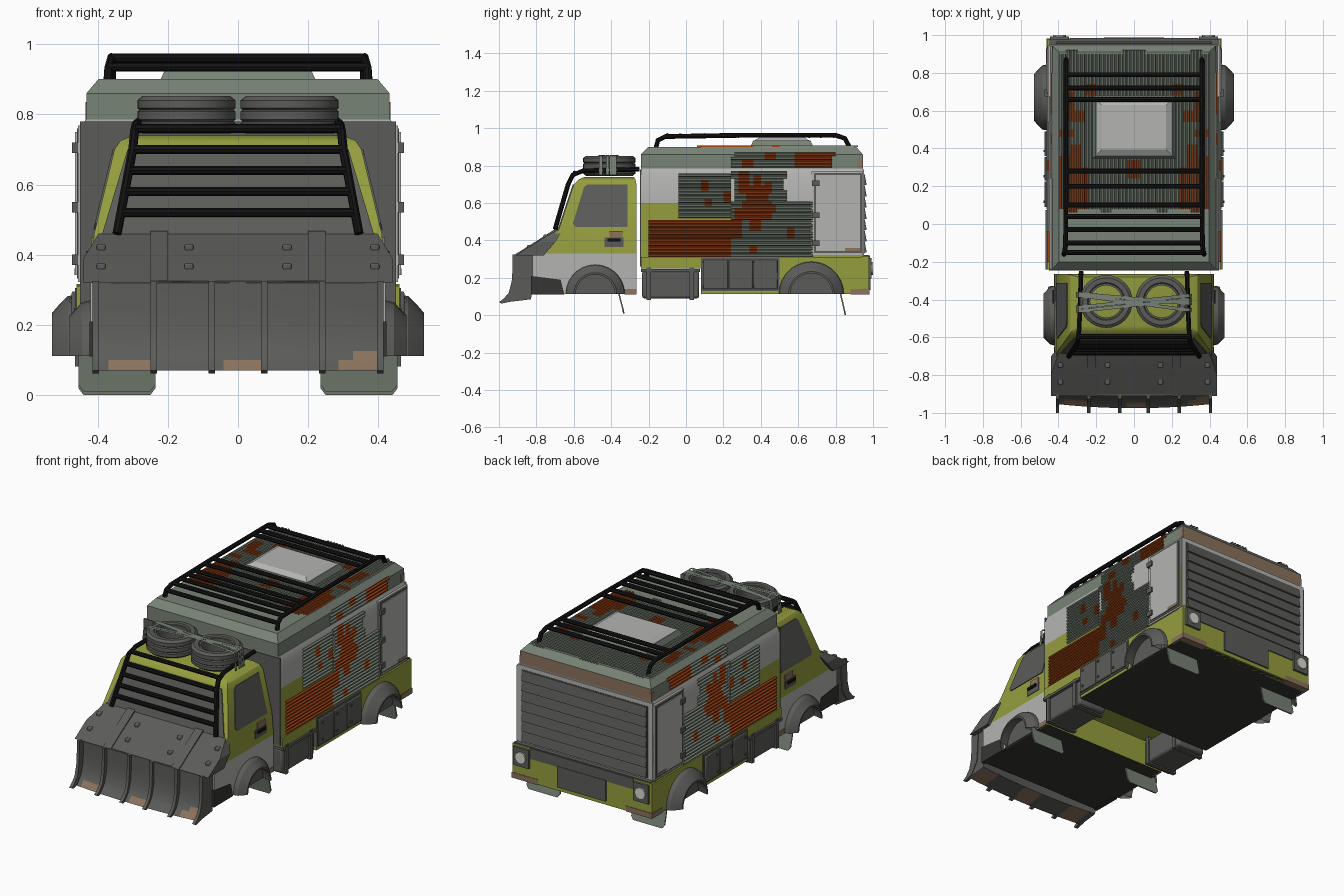
import bpy, bmesh, math, random

if "Cube" in bpy.data.objects:
    bpy.data.objects.remove(bpy.data.objects["Cube"])
random.seed(4)

# ---- colours
def mat(name, r, g, b):
    m = bpy.data.materials.new(name)
    m.diffuse_color = [c ** 2.2 for c in (r, g, b)] + [1]
    m.use_nodes = True
    m.node_tree.nodes["Principled BSDF"].inputs["Base Color"].default_value = m.diffuse_color
    return m
LIME = mat("lime_paint", .58, .61, .25)
LIGHT = mat("light_grey", .70, .70, .69)
DARK = mat("dark_steel", .36, .36, .35)
SAGE = mat("sage_green", .47, .51, .46)
RUST = mat("rust_orange", .60, .26, .10)
BLACK = mat("black_tube", .10, .10, .10)
TAN = mat("tan_dirt", .54, .45, .37)
UNDER = mat("underside", .22, .22, .21)
LAMP = mat("lamp_white", .85, .85, .82)

# ---- helpers (all geometry in world coordinates)
def finish(name, bm, mats, mirror=False, bevel=0):
    me = bpy.data.meshes.new(name)
    bm.to_mesh(me)
    bm.free()
    o = bpy.data.objects.new(name, me)
    bpy.context.collection.objects.link(o)
    for m in mats:
        me.materials.append(m)
    if bevel:
        b = o.modifiers.new("Bevel", 'BEVEL')
        b.width, b.segments = bevel, 2
    if mirror:
        o.modifiers.new("Mirror", 'MIRROR')
    return o

def loft(name, rings, m, mirror=False, closed=True, caps=True, bevel=0, rule=None, extra=()):
    bm = bmesh.new()
    vs = [[bm.verts.new(p) for p in r] for r in rings]
    n = len(rings[0])
    for a, b in zip(vs, vs[1:]):
        for i in range(n if closed else n - 1):
            j = (i + 1) % n
            bm.faces.new((a[i], a[j], b[j], b[i]))
    if caps:
        bm.faces.new(vs[0][::-1])
        bm.faces.new(vs[-1])
    bmesh.ops.recalc_face_normals(bm, faces=bm.faces)
    if rule:
        for f in bm.faces:
            f.material_index = rule(f.calc_center_median(), f.normal)
    return finish(name, bm, (m, *extra), mirror, bevel)

def rect(x, y0, y1, z, x0=None):
    a = -x if x0 is None else x0
    return [(a, y0, z), (x, y0, z), (x, y1, z), (a, y1, z)]

def box(name, x0, x1, y0, y1, z0, z1, m, mirror=False, bevel=0, **kw):
    return loft(name, [rect(x1, y0, y1, z0, x0), rect(x1, y0, y1, z1, x0)], m, mirror, bevel=bevel, **kw)

def prism_x(name, pts, x0, x1, m, mirror=False):
    return loft(name, [[(x, y, z) for y, z in pts] for x in (x0, x1)], m, mirror)

def tubes(name, paths, r, m):
    cu = bpy.data.curves.new(name, 'CURVE')
    cu.dimensions, cu.bevel_depth, cu.bevel_resolution, cu.use_fill_caps = '3D', r, 2, True
    for p in paths:
        s = cu.splines.new('POLY')
        s.points.add(len(p) - 1)
        for q, c in zip(s.points, p):
            q.co = (*c, 1)
    t = bpy.data.objects.new("temp", cu)
    bpy.context.collection.objects.link(t)
    me = bpy.data.meshes.new_from_object(t.evaluated_get(bpy.context.evaluated_depsgraph_get()))
    bpy.data.objects.remove(t)
    bm = bmesh.new()
    bm.from_mesh(me)
    return finish(name, bm, (m,))

def corrugated(name, u0, u1, v0, v1, place, rusty, rag=2, pitch=.02, h=.010):
    """Ribbed sheet: ribs run along u, ends are ragged in groups, rust set per cell."""
    bm, c = bmesh.new(), .02
    prof = [(0, 0), (.2, h), (.6, h), (.8, 0), (1, 0)]
    a = b = 0
    for k in range(round((v1 - v0) / pitch)):
        v = v0 + k * pitch
        if k % 3 == 0:
            a, b = random.randint(0, rag), random.randint(0, rag)
        for i in range(a, round((u1 - u0) / c) - b):
            ua, ub = u0 + i * c, u0 + (i + 1) * c
            hit = any(p <= ua + c / 2 <= q and r <= v + pitch / 2 <= s for p, q, r, s in rusty)
            for (f, d), (g, e) in zip(prof, prof[1:]):
                pts = [place(ua, v + f * pitch, d), place(ub, v + f * pitch, d),
                       place(ub, v + g * pitch, e), place(ua, v + g * pitch, e)]
                bm.faces.new([bm.verts.new(p) for p in pts]).material_index = int(hit)
    bmesh.ops.remove_doubles(bm, verts=bm.verts, dist=.0005)
    bmesh.ops.recalc_face_normals(bm, faces=bm.faces)
    return finish(name, bm, (SAGE, RUST), True)

# ---- cab
box("cab_lower", -.42, .42, -.82, -.265, .112, .33, LIGHT, extra=(LIME, UNDER),
    rule=lambda c, n: 1 if n.y > .9 else 2 if n.z < -.9 else 0)
loft("cab_upper", [rect(.42, -.80, -.265, .33), rect(.41, -.68, -.265, .46), rect(.352, -.60, -.265, .70),
                   rect(.335, -.575, -.27, .725), rect(.30, -.54, -.28, .74)], LIME)
prism_x("cab_front_corner", [(-.83, .11), (-.83, .21), (-.67, .19), (-.65, .11)], .40, .423, UNDER, True)
def side_x(z): return .41 - (z - .46) * .2417
win = [(-.605, .49), (-.59, .472), (-.312, .472), (-.312, .70), (-.525, .70), (-.545, .685)]
loft("side_window", [[(side_x(z) + d, y, z) for y, z in win] for d in (-.003, .005)], DARK, True)
ws = [(-.39, .45), (.39, .45), (.315, .70), (-.315, .70)]
loft("windscreen", [[(x, -.68 + (z - .46) / 3 + d, z) for x, z in ws] for d in (.003, -.005)], DARK)
box("door_handle_plate", .40, .421, -.435, -.335, .365, .415, DARK, True)
box("door_handle", .41, .432, -.42, -.35, .395, .41, BLACK, True)
box("door_dirt_patch", .40, .4195, -.41, -.34, .415, .45, TAN, True)
box("cab_sill_dirt", .41, .423, -.33, -.265, .11, .14, TAN, True)

# ---- hood armour and plough
loft("hood_armour", [rect(.44, -.91, -.76, .32), rect(.44, -.80, -.70, .39), rect(.395, -.675, -.65, .465)], DARK)
def hood_y(z): return -.91 + (z - .32) * 1.6
for x in (.14, .39):
    for z in (.365, .42):
        y = hood_y(z)
        box("hood_bolt", x - .013, x + .013, y - .012, y + .02, z - .011, z + .011, DARK, True, .006)
loft("hood_strap", [rect(.25, hood_y(z) - .012, hood_y(z) + .02, z, .20) for z in (.325, .39)] +
     [rect(.25, -.688, -.65, .468, .20)], DARK, True)
blade = [(-.90, .325), (-.90, .25), (-.905, .18), (-.92, .125), (-.935, .10), (-.965, .07),
         (-.84, .085), (-.83, .22), (-.80, .325)]
xs = [-.41 + .82 * i / 20 for i in range(21)]
def bow(x): return .022 * (x / .41) ** 2 - .010
loft("plough_blade", [[(x, y + bow(x), z) for y, z in blade] for x in xs], DARK, extra=(TAN,),
     rule=lambda c, n: int(c.z < .10 and (abs(c.x - .01) < .06 or -.37 < c.x < -.23 or c.x > .29)
                           or c.z < .12 and c.x > .34 and n.y < 0))
rib = [(-.927, .325), (-.927, .25), (-.932, .18), (-.948, .12), (-.975, .088), (-1, .07), (-.985, .062),
       (-.93, .075), (-.88, .15), (-.87, .325)]
for x in (.075, .24, .405):
    prism_x("plough_rib", rib, x - .009, x + .009, DARK, True)

# ---- windscreen guard, spare tyres and straps
rail = [(.345, -.70, .46), (.30, -.63, .70), (.295, -.605, .75), (.29, -.55, .772), (.28, -.25, .78)]
paths = [[(s * x, y, z) for x, y, z in rail] for s in (1, -1)]
for z in (.52, .58, .64, .70):
    t = (z - .46) / .24
    paths.append([(-.345 + .045 * t, -.70 + .07 * t, z), (.345 - .045 * t, -.70 + .07 * t, z)])
paths.append([(-.292, -.595, .76), (.292, -.595, .76)])
tubes("windscreen_guard", paths, .013, BLACK)
tyre = [(.085, .755), (.10, .745), (.125, .745), (.14, .757), (.14, .775), (.134, .78), (.14, .785), (.14, .808),
        (.134, .813), (.14, .818), (.14, .84), (.125, .852), (.10, .852), (.095, .845), (.085, .845), (.085, .755)]
loft("spare_tyre", [[(.147 + r * math.cos(a), -.41 + r * math.sin(a), z) for r, z in tyre]
                    for a in [math.tau * i / 32 for i in range(33)]], DARK, True, closed=False, caps=False)
for a, b in ((-.37, -.42), (-.38, -.455), (-.46, -.40), (-.44, -.38)):
    path = [(-.305, a, .75), (-.295, a, .85), (-.28, a, .857), (.28, b, .857), (.295, b, .85), (.305, b, .75)]
    loft("tyre_strap", [[(x, y - .009, z), (x, y + .009, z)] for x, y, z in path], SAGE, closed=False, caps=False)

# ---- cargo box
box("box_lower", -.45, .45, -.24, .945, .30, .60, LIME)
loft("box_upper", [rect(.45, -.24, .945, .60), rect(.45, -.24, .945, .75), rect(.435, -.24, .945, .785)], LIGHT)
box("box_bulkhead", -.45, .45, -.246, -.238, .26, .78, DARK)
loft("box_roof", [rect(.432, -.24, .945, .78), rect(.432, -.24, .945, .86), rect(.398, -.20, .91, .90)], SAGE,
     extra=(TAN,), rule=lambda c, n: int(n.y > .9))
box("roof_corner_dirt", .42, .4345, .915, .9455, .785, .835, TAN, True)
box("box_sill", -.46, .46, -.24, .10, .25, .31, LIME)
box("rear_skirt", -.46, .46, .08, .97, .112, .312, LIME, extra=(UNDER,), rule=lambda c, n: int(n.z < -.9))
box("skirt_dirt", .45, .463, .88, .972, .11, .14, TAN, True)

# ---- corrugated cladding
side = lambda u, v, d: (.451 + d, u, v)
corrugated("sheet_low_front", -.20, .24, .31, .52, side, [(-1, 1, 0, 1)], rag=0)
corrugated("sheet_low_rear", .24, .67, .31, .61, side,
           [(.24, .30, .42, .50), (.34, .38, .33, .37), (.26, .30, .52, .56), (.30, .46, .51, .62), (.42, .48, .55, .60),
            (.34, .40, .46, .52), (.54, .58, .42, .46)], rag=0)
corrugated("sheet_middle_front", -.04, .24, .52, .76, side,
           [(.08, .12, .66, .72), (.10, .14, .58, .62), (.20, .24, .60, .65)], rag=0)
corrugated("sheet_middle_rear", .24, .54, .61, .76, side,
           [(.28, .34, .65, .76), (.32, .44, .61, .69), (.36, .40, .68, .74), (.42, .46, .66, .70)], rag=1)
corrugated("sheet_roof_side", .24, .80, .79, .87, lambda u, v, d: (.433 + d, u, v),
           [(.58, .82, 0, 1), (.30, .36, .79, .83), (.42, .48, .83, .88)], rag=1)
corrugated("sheet_roof_top", .06, .92, 0, .40, lambda u, v, d: (v, u, .899 + d),
           [(.06, .30, .24, .4), (.30, .36, .28, .4), (.24, .34, 0, .04), (.54, .60, .26, .36), (.60, .70, .32, .38),
            (.36, .42, .28, .34), (.46, .50, .32, .4), (.68, .74, .2, .26)], rag=1, h=.008)

# ---- side doors
box("side_door_border", .44, .456, .672, .945, .322, .768, LIGHT, True)
box("side_door_seal", .44, .459, .685, .940, .332, .760, DARK, True)
box("side_door", .44, .464, .695, .930, .342, .750, LIGHT, True)
box("side_door_dirt", .44, .466, .85, .93, .342, .36, TAN, True)
for z in (.385, .535, .705):
    box("door_hinge", .45, .473, .675, .715, z - .015, z + .015, DARK, True)

# ---- rear shutter and bumper
box("shutter_frame", -.445, .445, .94, .951, .31, .78, LIGHT)
box("shutter", -.415, .415, .942, .954, .33, .755, DARK)
for i in range(7):
    z = .335 + i * .06
    prism_x("shutter_slat", [(.95, z), (.966, z), (.956, z + .055), (.95, z + .055)], -.41, .41, DARK)
box("rear_bumper", -.46, .46, .94, .978, .112, .316, LIME)
box("bumper_top", -.45, .45, .94, .976, .31, .322, DARK)
box("bumper_dirt", .29, .462, .94, .981, .11, .142, TAN, True)
box("bumper_panel", -.34, .34, .96, .984, .255, .318, DARK)
box("tow_plate", -.16, .16, .96, .987, .135, .26, DARK)
box("tail_lamp_housing", .345, .445, .96, .992, .195, .305, DARK, True)
loft("tail_lamp", [[(.395 + .034 * math.cos(a), y, .25 + .034 * math.sin(a))
                    for a in [math.tau * i / 16 for i in range(16)]] for y in (.98, 1.0)], LAMP, True)

# ---- side lockers and tanks
box("locker_base", .40, .464, .08, .50, .13, .305, DARK, True)
for a, b in ((.09, .225), (.23, .355), (.36, .49)):
    box("locker_door", .45, .474, a, b, .14, .295, DARK, True, .004)
    for z in (.17, .27):
        box("locker_bolt", .46, .48, (a + b) / 2 - .045, (a + b) / 2 - .033, z - .006, z + .006, DARK, True)
box("fuel_tank", .27, .455, -.235, .07, .09, .235, DARK, True, .012)
for y in (-.20, .03):
    box("tank_strap", .265, .465, y - .012, y + .012, .082, .255, DARK, True)
box("tank_rail", .40, .468, -.24, .075, .232, .248, DARK, True)

# ---- wheel arches and mud flaps
def arch(name, cy, sections, x_plate, r_plate):
    arc = [math.pi * i / 14 for i in range(15)]
    loft(name, [[(x, cy + r * math.cos(a), .112 + r * math.sin(a)) for a in arc] for x, r in sections],
         DARK, True, closed=False, caps=False)
    prism_x(name + "_liner", [(cy + r_plate * math.cos(a), .112 + r_plate * math.sin(a)) for a in arc],
            x_plate - .01, x_plate + .004, DARK, True)
arch("rear_arch", .67, [(.44, .178), (.485, .170), (.508, .148), (.53, .122), (.53, .112), (.44, .13)], .46, .15)
arch("front_arch", -.485, [(.40, .163), (.445, .152), (.48, .115), (.48, .105), (.40, .12)], .42, .14)
for name, y, z0 in (("rear_mud_flap", .82, 0), ("front_mud_flap", -.365, .01)):
    loft(name, [[(x, y + .028 + d, z0) for x, d in ((.25, 0), (.44, 0), (.44, .008), (.25, .008))],
                [(x, y + .024 + d, z0 + .02) for x, d in ((.235, 0), (.455, 0), (.455, .008), (.235, .008))],
                [(x, y + d, .125) for x, d in ((.235, 0), (.455, 0), (.455, .008), (.235, .008))]], SAGE, True)

# ---- roof hatch and rack
loft("hatch_base", [rect(.22, .345, .68, .90), rect(.205, .36, .665, .935)], SAGE)
loft("hatch_lid", [rect(.205, .36, .665, .93), rect(.17, .395, .63, .952)], LIGHT)
rr = [(.372, -.165, .88), (.368, -.15, .935), (.362, -.11, .955), (.36, .30, .962), (.36, .80, .962),
      (.36, .85, .945), (.36, .88, .885)]
paths = [[(s * x, y, z) for x, y, z in rr] for s in (1, -1)]
for y in (-.10, -.03, .04, .10, .20, .28, .66, .72, .79):
    paths.append([(-.36, y, .96), (.36, y, .96)])
paths.append([(-.368, -.15, .935), (.368, -.15, .935)])
tubes("roof_rack", paths, .013, BLACK)

# ---- shading
bpy.ops.object.select_all(action='SELECT')
bpy.context.view_layer.objects.active = bpy.context.selected_objects[0]
bpy.ops.object.shade_smooth_by_angle(angle=math.radians(30))
